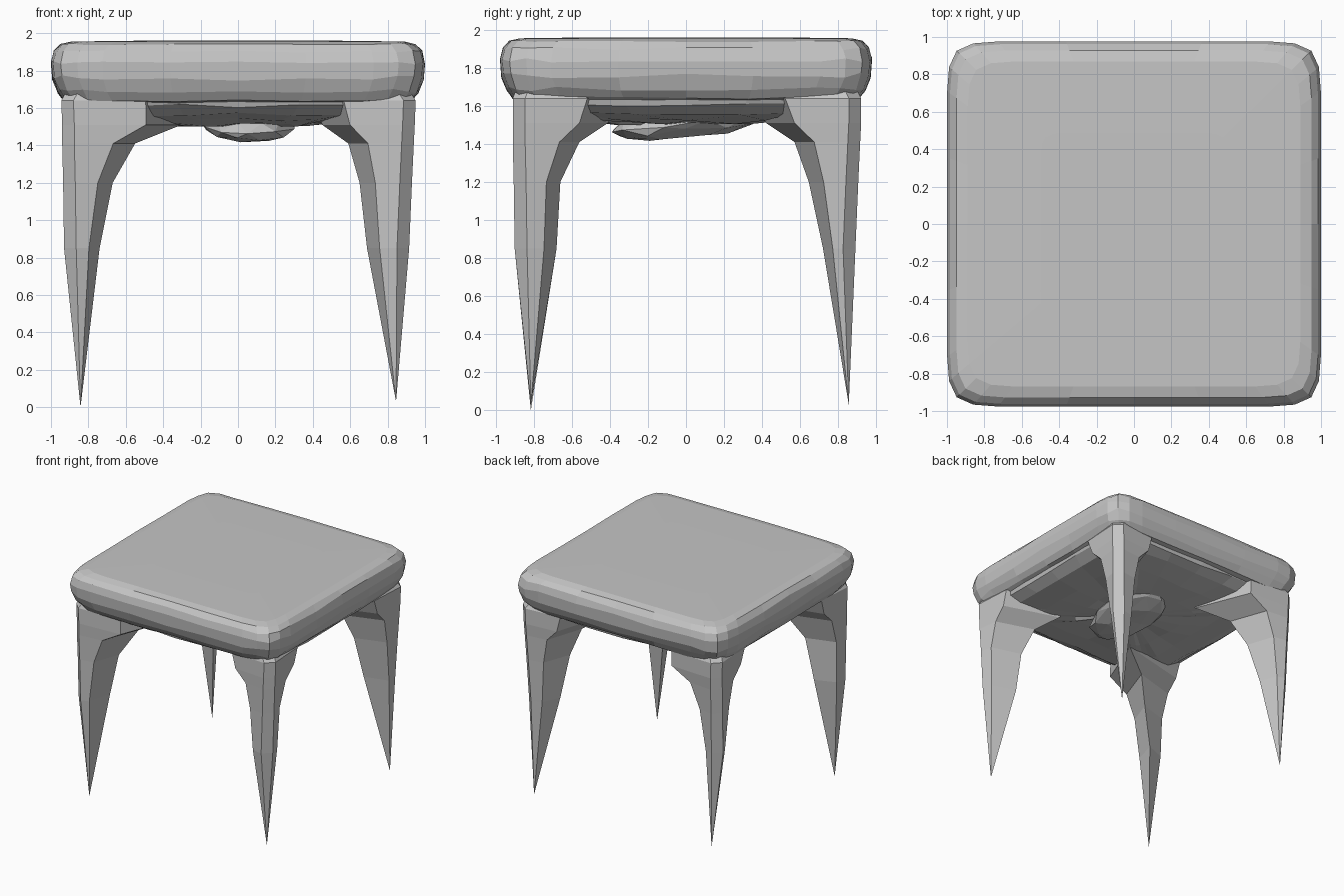
import bpy, bmesh, math, random
from mathutils import Matrix, Vector

random.seed(4)
if "Cube" in bpy.data.objects:
    bpy.data.objects.remove(bpy.data.objects["Cube"], do_unlink=True)

grey = bpy.data.materials.new("plain grey")
grey.use_nodes = True
grey.diffuse_color = (0.56, 0.56, 0.56, 1)
grey.node_tree.nodes["Principled BSDF"].inputs["Base Color"].default_value = (0.56, 0.56, 0.56, 1)


def finish(name, bm):
    bmesh.ops.recalc_face_normals(bm, faces=bm.faces)
    mesh = bpy.data.meshes.new(name)
    bm.to_mesh(mesh)
    bm.free()
    mesh.materials.append(grey)
    obj = bpy.data.objects.new(name, mesh)
    bpy.context.collection.objects.link(obj)
    return obj


def loft(name, rings):
    """Skin a stack of equal rings; a one-point ring closes to a tip."""
    bm = bmesh.new()
    loops = [[bm.verts.new(p) for p in ring] for ring in rings]
    for a, b in zip(loops, loops[1:]):
        n = max(len(a), len(b))
        for i in range(n):
            j = (i + 1) % n
            if len(a) == 1:
                bm.faces.new((a[0], b[j], b[i]))
            elif len(b) == 1:
                bm.faces.new((a[i], a[j], b[0]))
            else:
                bm.faces.new((a[i], a[j], b[j], b[i]))
    for loop in (loops[0], loops[-1]):
        if len(loop) > 2:
            bm.faces.new(loop)
    return finish(name, bm)


def soft_square(hx, hy, z, power=13, jitter=0.0):
    """Rounded-square ring with extra points at the corners."""
    ring = []
    for quarter in range(4):
        for deg in (-36, -20, 0, 20, 36, 41, 45, 49):
            a = math.radians(deg + 90 * quarter)
            c, s = math.cos(a), math.sin(a)
            r = (abs(c) ** power + abs(s) ** power) ** (-1 / power)
            ring.append((c * r * hx, s * r * hy,
                         z + random.uniform(-jitter, jitter)))
    return ring


# Cushion: padded slab with rounded rim
rim = [(0.88, 1.63, 0.006), (0.93, 1.64, 0.01), (0.965, 1.69, 0.012),
       (0.993, 1.76, 0.015), (1.0, 1.84, 0.012), (0.985, 1.90, 0.008),
       (0.95, 1.94, 0.004), (0.89, 1.955, 0.0)]
rings = [soft_square(h, h * 0.977, z, jitter=j) for h, z, j in rim]
rings.append(soft_square(0.5, 0.49, 1.96))
loft("seat_cushion", rings)

# Sagging underside below the cushion
belly = [(0.91, 1.66), (0.89, 1.61), (0.8, 1.565), (0.6, 1.535), (0.38, 1.51)]
rings = [soft_square(h, h * 0.97, z, 8, 0.012) for h, z in belly]
rings.append([(0.05, 0, 1.5)])
loft("seat_underside", rings)

# Uneven lump hanging under the middle
bm = bmesh.new()
bmesh.ops.create_icosphere(
    bm, subdivisions=2, radius=1,
    matrix=Matrix.Translation((0.06, 0, 1.51)) @ Matrix.Rotation(0.1, 4, "X")
    @ Matrix.Diagonal((0.25, 0.4, 0.08, 1)))
for v in bm.verts:
    v.co += Vector([random.uniform(-0.012, 0.012) for _ in range(3)])
finish("underside_lump", bm)

# Legs: tapered spikes flaring inward under the seat, (outer, inner) per level
levels = (0.85, 1.2, 1.41, 1.51, 1.64, 1.72)
side_x = {"right": (-1, 0.842, ((0.93, 0.74), (0.935, 0.67), (0.94, 0.55), (0.94, 0.3), (0.945, 0.3), (0.9, 0.5))),
          "left": (1, 0.845, ((0.915, 0.69), (0.93, 0.65), (0.94, 0.59), (0.945, 0.45), (0.95, 0.4), (0.9, 0.5)))}
side_y = {"front": (-1, 0.815, ((0.9, 0.68), (0.905, 0.66), (0.91, 0.56), (0.91, 0.41), (0.91, 0.35), (0.88, 0.5))),
          "back": (1, 0.855, ((0.89, 0.72), (0.905, 0.645), (0.915, 0.57), (0.92, 0.42), (0.92, 0.35), (0.88, 0.5)))}
for yname, (sy, tip_y, py) in side_y.items():
    for xname, (sx, tip_x, px) in side_x.items():
        rings = [[(sx * tip_x, sy * tip_y, 0.0 if sy < 0 and sx < 0 else 0.03)]]
        for z, (ox, ix), (oy, iy) in zip(levels, px, py):
            bevel = 0.065
            wing_x, wing_y = ox + (ix - ox) * 0.7, oy + (iy - oy) * 0.7
            section = [(ox, oy - bevel), (ox - bevel, oy), (wing_x, oy - 0.02),
                       (ix, iy), (ox - 0.02, wing_y)]
            rings.append([(sx * x, sy * y, z) for x, y in section])
        loft(yname + "_" + xname + "_leg", rings)
